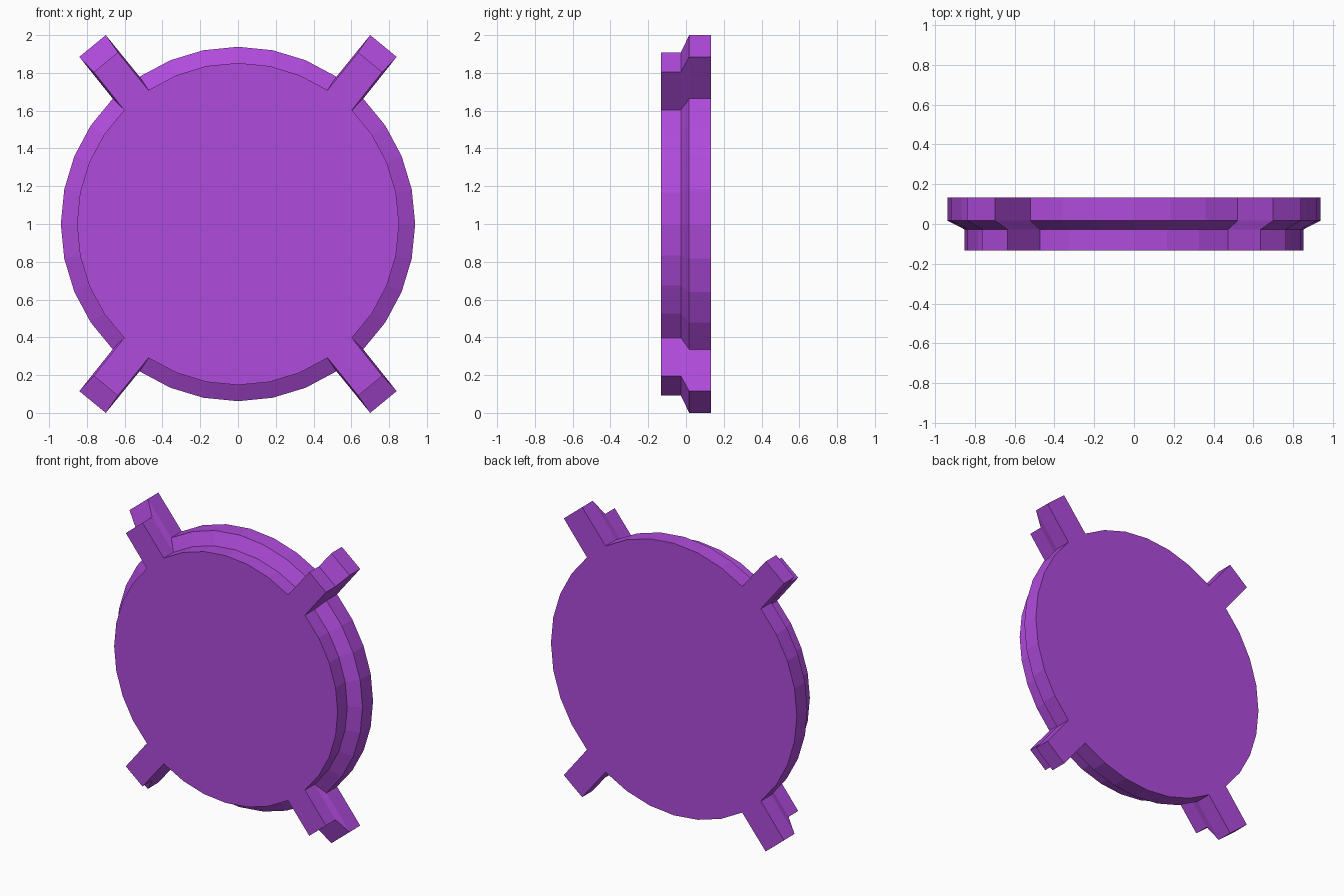
import bpy, bmesh
from math import sin, cos, tau

if "Cube" in bpy.data.objects:
    bpy.data.objects.remove(bpy.data.objects["Cube"])

SIDES, RADIUS, CENTRE_Z = 32, 0.938, 1.0
TAB_NEAR, TAB_FAR = (0.70, 1.0), (0.84, 0.885)   # tab end corners


def quarter():
    """Points from the top (0, r) to just before the right side (r, 0)."""
    pts = [(RADIUS * sin(tau * i / SIDES), RADIUS * cos(tau * i / SIDES))
           for i in range(SIDES // 4 + 1)]
    return pts[:4] + [TAB_NEAR, TAB_FAR] + pts[4:]


# Outline: one quarter mirrored around to a full disc with four tabs
q = quarter()
right = q + [(x, -z) for x, z in reversed(q[:-1])]
outline = right + [(-x, z) for x, z in reversed(right[1:-1])]

# Stepped disc: large back layer, sloped shoulder, smaller front layer
layers = [(0.132, 1.0), (0.017, 1.0), (-0.027, 0.909), (-0.132, 0.909)]
bm = bmesh.new()
rings = [[bm.verts.new((x * s, y, CENTRE_Z + z * s)) for x, z in outline]
         for y, s in layers]
n = len(outline)
for a, b in zip(rings, rings[1:]):
    for i in range(n):
        j = (i + 1) % n
        bm.faces.new((a[i], a[j], b[j], b[i]))
bm.faces.new(rings[0])
bm.faces.new(rings[-1][::-1])
bmesh.ops.recalc_face_normals(bm, faces=bm.faces)

mesh = bpy.data.meshes.new("tabbed_disc")
bm.to_mesh(mesh)
bm.free()
disc = bpy.data.objects.new("tabbed_disc", mesh)
bpy.context.collection.objects.link(disc)

# Purple colour
mat = bpy.data.materials.new("purple")
mat.diffuse_color = (0.43, 0.07, 0.71, 1)
mat.use_nodes = True
mat.node_tree.nodes["Principled BSDF"].inputs["Base Color"].default_value = mat.diffuse_color
mesh.materials.append(mat)
